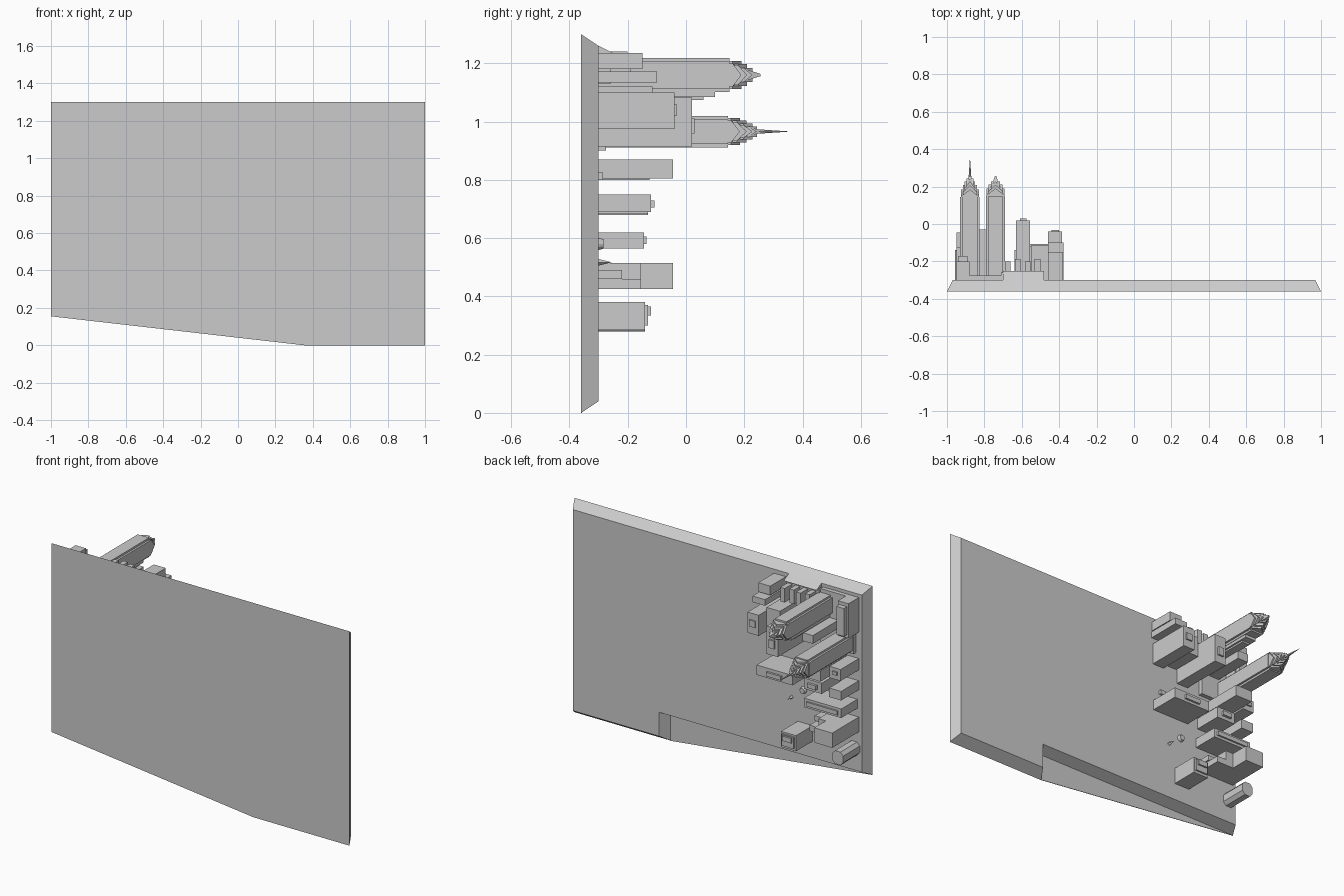
import bpy
import bmesh
import math
from mathutils import Matrix, Vector

if "Cube" in bpy.data.objects:
    bpy.data.objects.remove(bpy.data.objects["Cube"], do_unlink=True)

GREY = bpy.data.materials.new("plain_grey")
GREY.use_nodes = True
GREY.diffuse_color = (0.6, 0.6, 0.6, 1)
GREY.node_tree.nodes["Principled BSDF"].inputs["Base Color"].default_value = (0.6, 0.6, 0.6, 1)
GROUND = -0.30


def finish(name, bm):
    bmesh.ops.recalc_face_normals(bm, faces=bm.faces)
    me = bpy.data.meshes.new(name)
    bm.to_mesh(me)
    bm.free()
    me.materials.append(GREY)
    ob = bpy.data.objects.new(name, me)
    bpy.context.collection.objects.link(ob)
    return ob


def loft(bm, ring_a, ring_b):
    """Closed solid between two rings of 3D points."""
    a = [bm.verts.new(p) for p in ring_a]
    b = [bm.verts.new(p) for p in ring_b]
    bm.faces.new(a)
    bm.faces.new(b[::-1])
    n = len(a)
    for i in range(n):
        j = (i + 1) % n
        bm.faces.new((a[i], a[j], b[j], b[i]))


def rect(cx, cz, hx, hz, y):
    return [(cx - hx, y, cz - hz), (cx + hx, y, cz - hz),
            (cx + hx, y, cz + hz), (cx - hx, y, cz + hz)]


def block(bm, x0, x1, z0, z1, top, base=GROUND - 0.02):
    c = ((x0 + x1) / 2, (z0 + z1) / 2, (x1 - x0) / 2, (z1 - z0) / 2)
    loft(bm, rect(*c, base), rect(*c, top))


def gable(bm, cx, cz, half, depth, eave, ridge, base):
    """Pair of crossing gabled prisms centred on a tower axis."""
    prof = [(-half, base), (half, base), (half, eave), (0, ridge), (-half, eave)]
    loft(bm, [(cx - depth, y, cz + t) for t, y in prof],
         [(cx + depth, y, cz + t) for t, y in prof])
    loft(bm, [(cx + t, y, cz - depth) for t, y in prof],
         [(cx + t, y, cz + depth) for t, y in prof])


# Ground slab with bevelled rim and a cut-out along its lower edge
front = [(-1, 1.30), (1, 1.30), (1, 0), (.355, 0), (.355, .155), (-1, .155)]
back = [(-.97, 1.26), (.97, 1.26), (.97, .04), (.39, .04), (.39, .185), (-.97, .185)]
bm = bmesh.new()
loft(bm, [(x, -.36, z) for x, z in front], [(x, GROUND, z) for x, z in back])
finish("ground_slab", bm)

# Thin wedge closing the cut-out at the front
wedge = [(-1, .155), (.355, .155), (.355, 0)]
bm = bmesh.new()
loft(bm, [(x, -.36, z) for x, z in wedge], [(x, -.357, z) for x, z in wedge])
finish("ground_wedge", bm)

# Plain buildings: x0, x1, z0, z1, roof, then optional roof box
BUILDINGS = {
    "upper_block": [(-.46, -.38, 1.18, 1.235, -.15)],
    "upper_low_block": [(-.46, -.376, 1.135, 1.172, -.10)],
    "upper_tall_block": [(-.46, -.385, .975, 1.10, -.04), (-.44, -.40, 1.02, 1.06, -.032)],
    "middle_tall_block": [(-.63, -.555, .915, 1.083, .02), (-.61, -.575, .96, 1.01, .03)],
    "middle_low_block": [(-.55, -.46, 1.00, 1.12, -.115)],
    "slot_block": [(-.63, -.39, .69, .75, -.12), (-.56, -.46, .705, .73, -.108)],
    "infill_block": [(-.83, -.76, 1.03, 1.08, -.03)],
    "central_block": [(-.87, -.76, .805, .87, -.045)],
    "slot_block_small": [(-.82, -.70, .685, .75, -.13), (-.79, -.73, .705, .73, -.115)],
    "edge_block_a": [(-.95, -.875, .80, .87, -.125), (-.93, -.90, .83, .85, -.115)],
    "edge_block_b": [(-.95, -.87, .68, .735, -.13)],
    "long_block": [(-.94, -.69, .565, .62, -.145), (-.92, -.71, .58, .605, -.135)],
    "court_block": [(-.95, -.83, .425, .515, -.045), (-.83, -.72, .425, .46, -.155),
                    (-.83, -.78, .46, .515, -.155), (-.75, -.71, .46, .49, -.22)],
    "lower_block": [(-.64, -.54, .285, .38, -.14), (-.62, -.56, .335, .365, -.12),
                    (-.63, -.55, .30, .37, -.13)],
    "edge_terrace": [(-.95, -.88, 1.03, 1.24, -.20), (-.94, -.89, 1.05, 1.22, -.17)],
    "tower_plaza": [(-.93, -.71, .90, 1.24, -.275)],
    "kiosk": [(-.46, -.43, .80, .825, -.285)],
    "hall_base": [(-.71, -.49, 1.13, 1.235, -.26)],
}
for name, parts in BUILDINGS.items():
    bm = bmesh.new()
    for p in parts:
        block(bm, *p)
    finish(name, bm)

# Row of upright piers on the hall
bm = bmesh.new()
for i in range(4):
    x = -.69 + i * .053
    block(bm, x, x + .03, 1.14, 1.225, -.20 + .012 * (i % 2))
finish("hall_piers", bm)

# Low sloped roof beside the upper rim
bm = bmesh.new()
prof = [(-.32, 1.26), (-.30, 1.26), (-.25, 1.235), (-.32, 1.235)]
loft(bm, [(-.70, y, z) for y, z in prof], [(-.48, y, z) for y, z in prof])
finish("rim_ramp", bm)

# Eight-sided corner building
bm = bmesh.new()
octa = [(-.92 + .036 * sx, .32 + .04 * sz) for sx, sz in
        [(-1, -.5), (-.5, -1), (.5, -1), (1, -.5), (1, .5), (.5, 1), (-.5, 1), (-1, .5)]]
loft(bm, [(x, -.32, z) for x, z in octa], [(x, -.14, z) for x, z in octa])
finish("corner_octagon", bm)


def tower(name, cx, cz, hx, hz, shoulder, steps, tip):
    """Notched shaft with nested crossing gables and a pointed cap."""
    bm = bmesh.new()
    n = .012
    block(bm, cx - hx, cx + hx, cz - hz + n, cz + hz - n, shoulder)
    block(bm, cx - hx + n, cx + hx - n, cz - hz, cz + hz, shoulder)
    base = shoulder - .03
    for half, depth, eave, ridge in steps:
        block(bm, cx - depth + .008, cx + depth - .008, cz - depth + .008,
              cz + depth - .008, eave, base)
        gable(bm, cx, cz, half, depth, eave, ridge, base)
    half, depth, eave, ridge = steps[-1]
    loft(bm, rect(cx, cz, half, half, eave), rect(cx, cz, .004, .004, tip))
    return finish(name, bm)


tower("spire_tower", -.877, .966, .052, .054, .145,
      [(.038, .047, .155, .185), (.032, .038, .175, .208), (.022, .028, .198, .228),
       (.014, .018, .22, .243)], .262)
tower("gabled_tower", -.74, 1.16, .05, .058, .15,
      [(.04, .048, .16, .19), (.032, .038, .18, .21), (.02, .024, .203, .228)], .256)

# Lower setback on the gabled tower
bm = bmesh.new()
block(bm, -.775, -.705, 1.085, 1.12, .10)
block(bm, -.765, -.715, 1.075, 1.11, .06)
finish("tower_setback", bm)


def cone(name, x, z, r0, r1, y0, y1, sides):
    bm = bmesh.new()
    m = Matrix.Translation(Vector((x, (y0 + y1) / 2, z))) @ Matrix.Rotation(-math.pi / 2, 4, 'X')
    bmesh.ops.create_cone(bm, cap_ends=True, segments=sides, radius1=r0, radius2=r1,
                          depth=y1 - y0, matrix=m)
    return finish(name, bm)


# Needle, round pavilion and small pyramid
cone("spire_needle", -.877, .966, .008, 0, .24, .36, 8)
cone("round_pavilion", -.58, .58, .024, .016, -.31, -.283, 12)
cone("small_pyramid", -.50, .517, .014, 0, -.31, -.255, 4)
